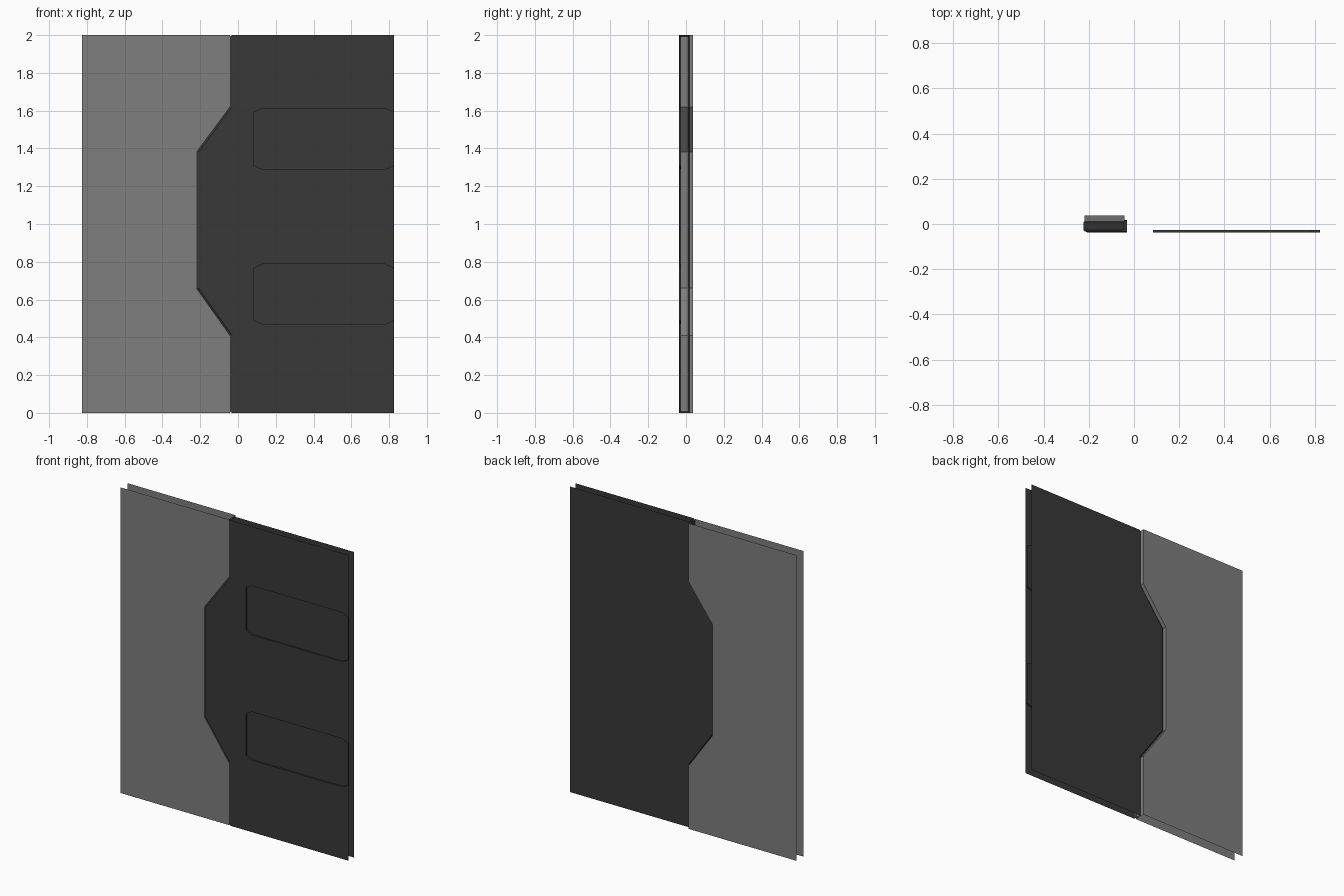
import bpy, bmesh
from mathutils import Vector

if "Cube" in bpy.data.objects:
    bpy.data.objects.remove(bpy.data.objects["Cube"])


def material(name, v):
    m = bpy.data.materials.new(name)
    m.diffuse_color = (v, v, v, 1)
    m.use_nodes = True
    m.node_tree.nodes["Principled BSDF"].inputs["Base Color"].default_value = m.diffuse_color
    return m


LIGHT = material("light_grey", 0.21)
DARK = material("dark_grey", 0.04)

# Interlocking seam between the two door leaves (x, z)
SEAM = [(-0.043, 0), (-0.043, 0.41), (-0.22, 0.66),
        (-0.22, 1.38), (-0.043, 1.62), (-0.043, 2)]


def shifted(dx, end_inset=0.0):
    pts = [(x + dx, z) for x, z in SEAM]
    pts[0] = (pts[0][0], end_inset)
    pts[-1] = (pts[-1][0], 2 - end_inset)
    return pts


def ring(bm, pts, y):
    return [bm.verts.new((x, y, z)) for x, z in pts]


def face(bm, verts, toward):
    f = bm.faces.new(verts)
    f.normal_update()
    if f.normal.dot(Vector(toward)) < 0:
        f.normal_flip()


def bridge(bm, a, b, toward):
    for i in range(len(a) - 1):
        face(bm, (a[i], a[i + 1], b[i + 1], b[i]), toward)


def sheet(bm, seam, x_edge, y, toward, holes=()):
    """Flat skin from the seam to the outer edge, with optional cut-outs."""
    outer = seam + ring(bm, [(x_edge, 2), (x_edge, 0)], y)
    if not holes:
        face(bm, outer, toward)
        return
    edges = []
    for loop in [outer, *holes]:
        for a, b in zip(loop, loop[1:] + loop[:1]):
            edges.append(bm.edges.get((a, b)) or bm.edges.new((a, b)))
    res = bmesh.ops.triangle_fill(bm, use_beauty=True, use_dissolve=False,
                                  edges=edges, normal=toward)
    for f in res["geom"]:
        if isinstance(f, bmesh.types.BMFace):
            f.normal_update()
            if f.normal.dot(Vector(toward)) < 0:
                f.normal_flip()


def finish(bm, name, mat):
    me = bpy.data.meshes.new(name)
    bm.to_mesh(me)
    bm.free()
    me.materials.append(mat)
    ob = bpy.data.objects.new(name, me)
    bpy.context.collection.objects.link(ob)


# Left leaf: two skins joined by the seam wall, open elsewhere
bm = bmesh.new()
front = ring(bm, SEAM, -0.034)
back = ring(bm, SEAM, 0.038)
bridge(bm, front, back, (1, 0, 0))
sheet(bm, front, -0.827, -0.034, (0, -1, 0))
sheet(bm, back, -0.827, 0.038, (0, 1, 0))
finish(bm, "left_door_leaf", LIGHT)

# Right leaf: chamfered tongue along the seam
bm = bmesh.new()
YF, YB, XR = -0.037, 0.018, 0.827
front = ring(bm, shifted(0.012), YF)
back = ring(bm, shifted(0.012), YB)
tongue_f = ring(bm, shifted(-0.004, 0.01), YF + 0.01)
tongue_b = ring(bm, shifted(-0.004, 0.01), YB - 0.01)
bridge(bm, front, tongue_f, (-1, -1, 0))
bridge(bm, tongue_f, tongue_b, (-1, 0, 0))
bridge(bm, tongue_b, back, (-1, 1, 0))
for i, up in ((0, -1), (-1, 1)):
    face(bm, (front[i], tongue_f[i], tongue_b[i], back[i]), (-1, 0, up))

# Two recessed chamfered panels in the front skin
holes = []
x0, x1, depth = 0.085, 0.823, 0.011
for z0, z1 in ((0.47, 0.787), (1.29, 1.612)):
    cx, cz = 0.045, 0.02
    pts = [(x0 + cx, z0), (x1 - cx, z0), (x1, z0 + cz), (x1, z1 - cz),
           (x1 - cx, z1), (x0 + cx, z1), (x0, z1 - cz), (x0, z0 + cz)]
    rim = ring(bm, pts, YF)
    floor = ring(bm, pts, YF + depth)
    centre = Vector(((x0 + x1) / 2, YF, (z0 + z1) / 2))
    for i in range(8):
        j = (i + 1) % 8
        face(bm, (rim[i], rim[j], floor[j], floor[i]), centre - rim[i].co)
    face(bm, floor, (0, -1, 0))
    holes.append(rim)
sheet(bm, front, XR, YF, (0, -1, 0), holes)
sheet(bm, back, XR, YB, (0, 1, 0))
finish(bm, "right_door_leaf", DARK)
